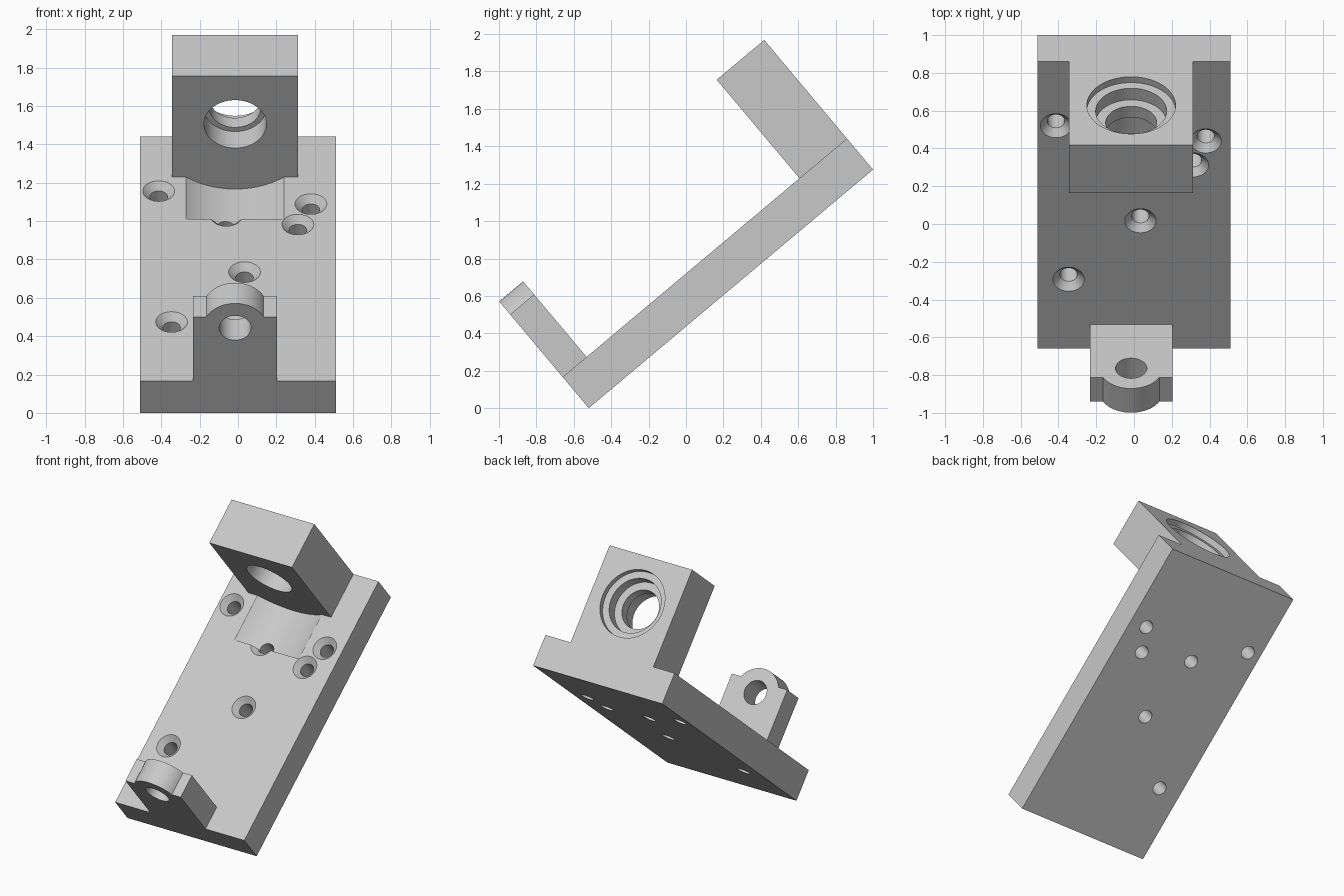
import bpy
import bmesh
from math import sin, cos, pi, radians, asin
from mathutils import Matrix

cube = bpy.data.objects.get("Cube")
if cube:
    bpy.data.objects.remove(cube, do_unlink=True)

grey = bpy.data.materials.new("light_grey")
grey.use_nodes = True
COLOUR = (0.58, 0.58, 0.58, 1)
grey.diffuse_color = COLOUR
grey.node_tree.nodes["Principled BSDF"].inputs["Base Color"].default_value = COLOUR

# Working frame: x across, y along the plate, z out of the plate
HALF_W, LENGTH, THICK = 0.512, 1.984, 0.217
CX, AXIS_Z = -0.015, 0.578          # common axis of bore, lug and groove
BLOCK_Y, BLOCK_TOP = 1.653, 0.905
TILT = Matrix.Translation((0, -0.52, 0)) @ Matrix.Rotation(radians(40), 4, "X")
ALONG_Y = Matrix.Rotation(radians(-90), 4, "X")


def finish(name, bm):
    bmesh.ops.recalc_face_normals(bm, faces=bm.faces)
    mesh = bpy.data.meshes.new(name)
    bm.to_mesh(mesh)
    bm.free()
    mesh.materials.append(grey)
    obj = bpy.data.objects.new(name, mesh)
    bpy.context.collection.objects.link(obj)
    return obj


def prism(name, outline, y0, y1):
    """Extrude an x-z outline along y."""
    bm = bmesh.new()
    face = bm.faces.new([bm.verts.new((x, y0, z)) for x, z in outline])
    new = bmesh.ops.extrude_face_region(bm, geom=[face])["geom"]
    verts = [v for v in new if isinstance(v, bmesh.types.BMVert)]
    bmesh.ops.translate(bm, verts=verts, vec=(0, y1 - y0, 0))
    return finish(name, bm)


def box(name, x0, x1, y0, y1, z0, z1):
    return prism(name, [(x0, z0), (x1, z0), (x1, z1), (x0, z1)], y0, y1)


def lathe(name, profile, matrix, sides=64):
    """Closed turned solid from (radius, height) pairs."""
    bm = bmesh.new()
    rings = [[bm.verts.new((r * cos(2 * pi * i / sides), r * sin(2 * pi * i / sides), h))
              for i in range(sides)] for r, h in profile]
    for a, b in zip(rings, rings[1:]):
        for i in range(sides):
            j = (i + 1) % sides
            bm.faces.new((a[i], a[j], b[j], b[i]))
    bm.faces.new(rings[0])
    bm.faces.new(rings[-1])
    bm.transform(matrix)
    return finish(name, bm)


def cut(obj, cutter):
    cutter.hide_render = True
    bpy.ops.object.select_all(action="DESELECT")
    bpy.context.view_layer.objects.active = obj
    obj.select_set(True)
    mod = obj.modifiers.new("cut", "BOOLEAN")
    mod.operation = "DIFFERENCE"
    mod.solver = "EXACT"
    mod.object = cutter
    bpy.ops.object.modifier_apply(modifier=mod.name)
    bpy.data.objects.remove(cutter, do_unlink=True)


def on_axis(y):
    return Matrix.Translation((CX, y, AXIS_Z)) @ ALONG_Y


# Base plate with shallow round groove in front of the block
plate = box("base_plate", -HALF_W, HALF_W, 0, LENGTH, 0, THICK)
groove_start = 1.313
cut(plate, lathe("groove_cutter", [(0.442, 0), (0.442, BLOCK_Y - groove_start)],
                 on_axis(groove_start), 128))

# Countersunk screw holes
screw = [(0.046, -0.05), (0.046, THICK - 0.038), (0.083, THICK), (0.083, THICK + 0.05)]
for x, y in [(-0.413, 1.54), (0.38, 1.435), (0.312, 1.269),
             (-0.061, 1.339), (0.034, 0.883), (-0.346, 0.479)]:
    cut(plate, lathe("screw_cutter", screw, Matrix.Translation((x, y, 0)), 48))

# Bearing block with stepped bore
block = box("bearing_block", CX - 0.328, CX + 0.328, BLOCK_Y, LENGTH, THICK, BLOCK_TOP)
bore = [(0.163, -0.05), (0.163, 0.134), (0.135, 0.134), (0.135, 0.211),
        (0.188, 0.211), (0.188, 0.291), (0.235, 0.291), (0.235, 0.4)]
cut(block, lathe("bore_cutter", bore, on_axis(BLOCK_Y)))

# Front lug: square shoulders with a round crown and a plain hole
lug_half, shoulder, crown_r = 0.219, 0.654, 0.167
start = asin((shoulder - AXIS_Z) / crown_r)
steps = 32
outline = [(CX - lug_half, THICK), (CX + lug_half, THICK), (CX + lug_half, shoulder)]
for i in range(steps + 1):
    a = start + (pi - 2 * start) * i / steps
    outline.append((CX + crown_r * cos(a), AXIS_Z + crown_r * sin(a)))
outline.append((CX - lug_half, shoulder))
lug = prism("front_lug", outline, 0, 0.167)
cut(lug, lathe("lug_hole_cutter", [(0.083, -0.05), (0.083, 0.25)], on_axis(0)))

# Tilt everything into place and shade
bpy.ops.object.select_all(action="DESELECT")
for obj in (plate, block, lug):
    obj.data.transform(TILT)
    obj.select_set(True)
bpy.context.view_layer.objects.active = plate
bpy.ops.object.shade_smooth_by_angle(angle=radians(30))
